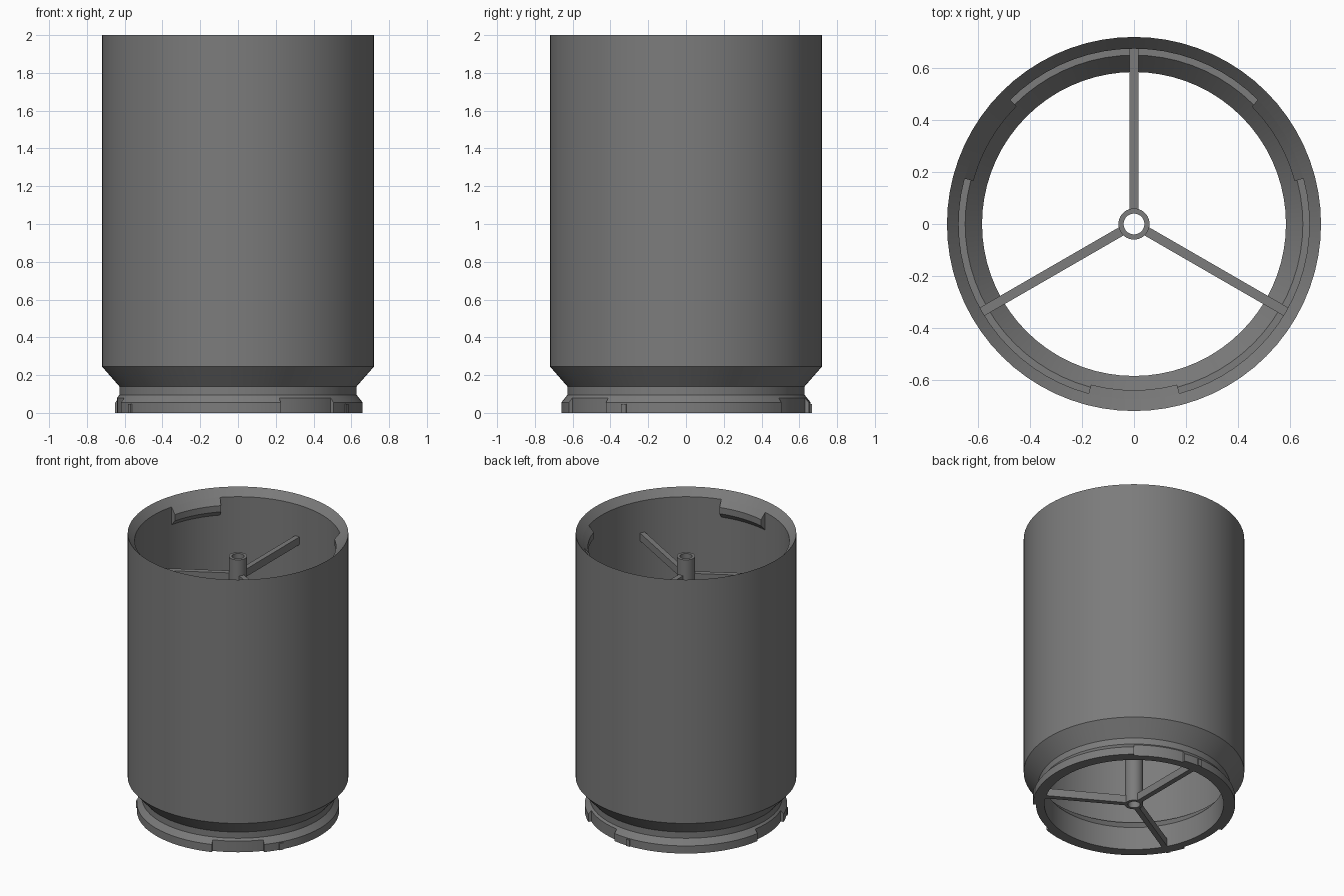
import bpy, bmesh, math

if "Cube" in bpy.data.objects:
    bpy.data.objects.remove(bpy.data.objects["Cube"])

mat = bpy.data.materials.new("dark grey")
mat.diffuse_color = (0.2, 0.2, 0.2, 1)
mat.use_nodes = True
mat.node_tree.nodes["Principled BSDF"].inputs["Base Color"].default_value = mat.diffuse_color


def finish(bm, name):
    bmesh.ops.recalc_face_normals(bm, faces=bm.faces)
    me = bpy.data.meshes.new(name)
    bm.to_mesh(me)
    bm.free()
    me.materials.append(mat)
    ob = bpy.data.objects.new(name, me)
    bpy.context.collection.objects.link(ob)
    return ob


def revolve(name, profile, a0=0, a1=360, step=5):
    """Sweep a closed (radius, z) profile around z; partial sweeps get end caps."""
    bm = bmesh.new()
    n = round((a1 - a0) / step)
    full = a1 - a0 == 360
    rings = []
    for i in range(n if full else n + 1):
        a = math.radians(a0 + i * step)
        rings.append([bm.verts.new((r * math.cos(a), r * math.sin(a), z)) for r, z in profile])
    m = len(profile)
    for i in range(n):
        p, q = rings[i], rings[(i + 1) % len(rings)]
        for j in range(m):
            k = (j + 1) % m
            bm.faces.new((p[j], q[j], q[k], p[k]))
    if not full:
        bm.faces.new(rings[0])
        bm.faces.new(rings[-1])
    return finish(bm, name)


def spoke(name, angle, r0, r1, z0, z1, width=0.036):
    bm = bmesh.new()
    bmesh.ops.create_cube(bm, size=1)
    c, s = math.cos(math.radians(angle)), math.sin(math.radians(angle))
    for v in bm.verts:
        r = r0 + (v.co.x + 0.5) * (r1 - r0)
        t = v.co.y * width
        v.co = (r * c - t * s, r * s + t * c, z0 + (v.co.z + 0.5) * (z1 - z0))
    return finish(bm, name)


# Hollow body: straight wall, tapered shoulder, neck, chamfered top rim
revolve("tube_body", [
    (0.64, 0), (0.64, 0.08), (0.628, 0.095), (0.628, 0.14), (0.72, 0.245), (0.72, 2.0),
    (0.675, 1.948), (0.675, 0.24), (0.65, 0.24), (0.585, 0.165), (0.585, 0)])

# Central tube
revolve("hub_tube", [(0.04, 0), (0.06, 0), (0.06, 1.835), (0.04, 1.835)], step=10)

for i in range(3):
    t = 120 * i
    # Locking lips inside the top rim
    revolve(f"top_lip_{i}", [(0.675, 1.948), (0.64, 1.905), (0.64, 1.86), (0.675, 1.82)],
            15 + t, 45 + t)
    # Bottom flange segments, leaving entry notches between them
    revolve(f"bottom_flange_{i}", [(0.64, 0), (0.66, 0), (0.66, 0.055), (0.64, 0.08)],
            80 + t, 170 + t)
    # Small stop on each flange segment
    revolve(f"flange_stop_{i}", [(0.65, 0), (0.667, 0), (0.667, 0.048), (0.65, 0.048)],
            89 + t, 91.5 + t, 2.5)
    # Upper and lower spokes
    spoke(f"upper_spoke_{i}", 90 + t, 0.05, 0.676, 1.665, 1.72)
    spoke(f"lower_spoke_{i}", 90 + t, 0.05, 0.595, 0.0, 0.055)

# Smooth round walls, keep edges crisp
for ob in bpy.data.objects:
    ob.select_set(True)
bpy.context.view_layer.objects.active = bpy.data.objects["tube_body"]
bpy.ops.object.shade_smooth_by_angle(angle=math.radians(20))
